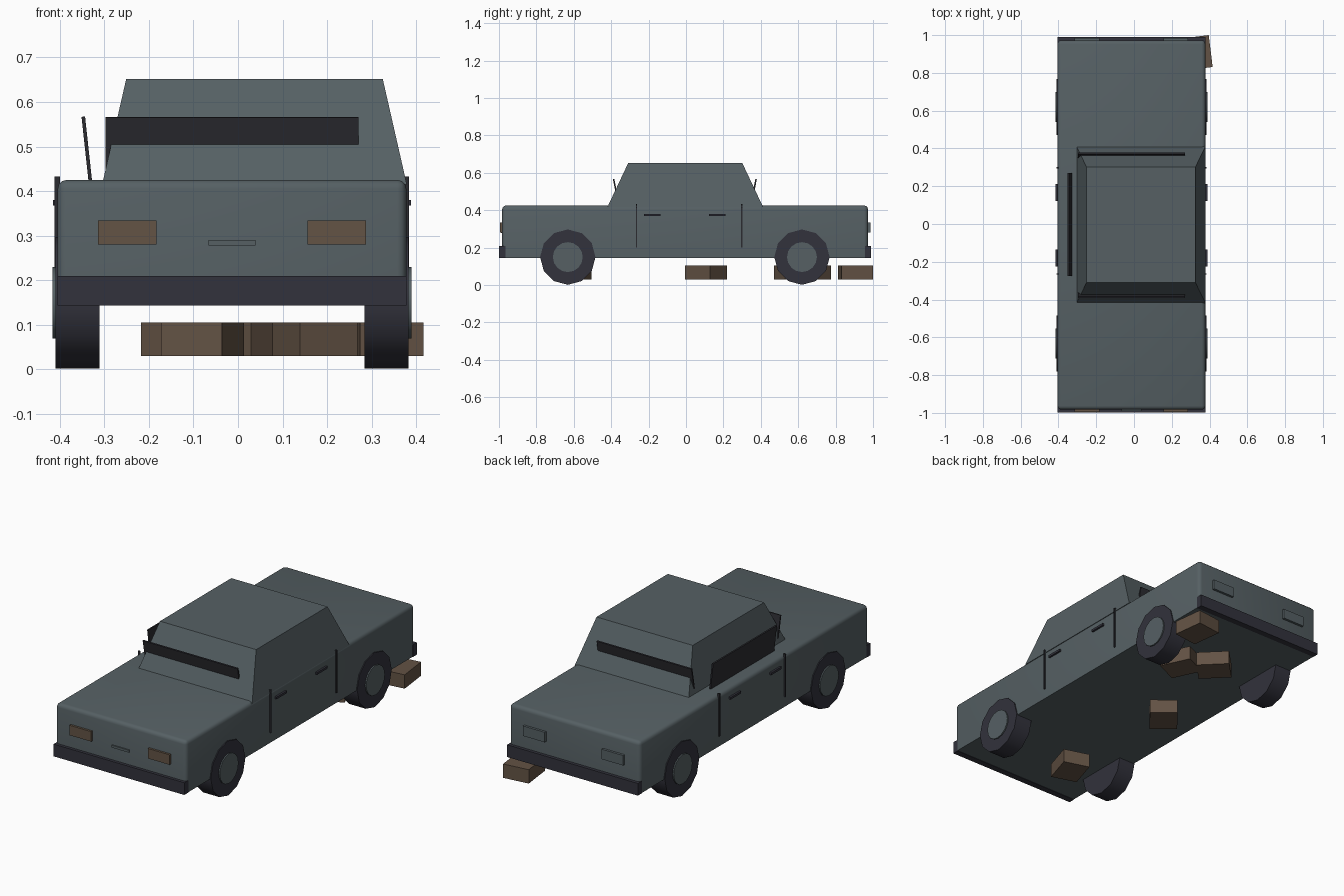
import bpy, bmesh, math
from mathutils import Matrix, Vector

cube = bpy.data.objects.get("Cube")
if cube:
    bpy.data.objects.remove(cube, do_unlink=True)

CX = -0.0135  # centre line of the car body


def material(name, rgb):
    m = bpy.data.materials.new(name)
    m.use_nodes = True
    m.diffuse_color = (*rgb, 1)
    m.node_tree.nodes["Principled BSDF"].inputs["Base Color"].default_value = (*rgb, 1)
    return m


PAINT = material("slate paint", (0.092, 0.117, 0.127))
RUBBER = material("dark rubber", (0.032, 0.032, 0.045))
GLASS = material("dark glass", (0.024, 0.024, 0.030))
BROWN = material("brown brick", (0.125, 0.085, 0.058))
LAMP = material("amber lamp", (0.125, 0.088, 0.060))


def add_object(name, bm, mat):
    bmesh.ops.recalc_face_normals(bm, faces=bm.faces)
    mesh = bpy.data.meshes.new(name)
    bm.to_mesh(mesh)
    bm.free()
    mesh.materials.append(mat)
    ob = bpy.data.objects.new(name, mesh)
    bpy.context.collection.objects.link(ob)
    return ob


def box(name, centre, size, mat, rot=(0, 0, 0)):
    bm = bmesh.new()
    bmesh.ops.create_cube(bm, size=1, matrix=Matrix.Diagonal((*size, 1)))
    ob = add_object(name, bm, mat)
    ob.location, ob.rotation_euler = centre, rot
    return ob


def disc(name, centre, radius, width, sides, mat):
    bm = bmesh.new()
    bmesh.ops.create_cone(bm, cap_ends=True, segments=sides, radius1=radius,
                          radius2=radius, depth=width,
                          matrix=Matrix.Rotation(math.pi / 2, 4, 'Y'))
    ob = add_object(name, bm, mat)
    ob.location = centre
    smooth(ob)
    return ob


def smooth(ob):
    bpy.ops.object.select_all(action='DESELECT')
    ob.select_set(True)
    bpy.context.view_layer.objects.active = ob
    bpy.ops.object.shade_smooth_by_angle(angle=math.radians(35))


# Body: long box with rounded upper and corner edges
bm = bmesh.new()
bmesh.ops.create_cube(bm, size=1, matrix=Matrix.Translation((CX, -0.005, 0.285))
                      @ Matrix.Diagonal((0.783, 1.955, 0.28, 1)))
edges = [e for e in bm.edges if max(v.co.z for v in e.verts) > 0.3]
bmesh.ops.bevel(bm, geom=edges, offset=0.02, segments=3, profile=0.5, affect='EDGES')
smooth(add_object("body", bm, PAINT))

# Cabin: tapered block set off to one side
bm = bmesh.new()
bmesh.ops.create_cube(bm, size=1)
for v in bm.verts:
    top = v.co.z > 0
    half_x, half_y = (0.288, 0.305) if top else (0.342, 0.417)
    v.co = Vector((0.037 + math.copysign(half_x, v.co.x),
                   -0.004 + math.copysign(half_y, v.co.y),
                   0.652 if top else 0.415))
add_object("cabin", bm, PAINT)

# Windows: thin panels leaning outwards
for side, label in ((-1, "right"), (1, "left")):
    box(label + "_window", (CX + side * 0.325, -0.003, 0.485), (0.008, 0.545, 0.165),
        GLASS, (0, side * math.radians(6.2), 0))
for end, label in ((-1, "front"), (1, "rear")):
    box(label + "_window", (CX, -0.006 + end * 0.365, 0.485), (0.568, 0.008, 0.165),
        GLASS, (-end * math.radians(11), 0, 0))

# Bumpers and lamps at both ends
for end, label, face, lamp_mat in ((-1, "front", -0.982, LAMP), (1, "rear", 0.973, PAINT)):
    box(label + "_bumper", (CX, face, 0.176), (0.783, 0.034, 0.066), RUBBER)
    for side in (-1, 1):
        box(label + "_lamp", (CX + side * 0.235, face, 0.307), (0.131, 0.025, 0.054), lamp_mat)
box("front_badge_plate", (CX, -0.982, 0.284), (0.105, 0.014, 0.013), PAINT)

# Wheels, hubs, door seams and handles on both sides
for side in (-1, 1):
    for y in (-0.632, 0.62):
        disc("wheel", (CX + side * 0.347, y, 0.149), 0.148, 0.099, 12, RUBBER)
        disc("hub", (CX + side * 0.380, y, 0.149), 0.08, 0.046, 16, PAINT)
    for y in (-0.265, 0.298):
        box("door_seam", (CX + side * 0.392, y, 0.317), (0.012, 0.007, 0.232), GLASS)
    for y in (-0.18, 0.167):
        box("door_handle", (CX + side * 0.395, y, 0.374), (0.014, 0.088, 0.012), RUBBER)

# Loose bricks under the car
for x, y, turn in ((-0.08, -0.607, -17), (-0.109, 0.107, -39), (0.168, 0.577, 25),
                   (0.02, 0.665, 45), (0.335, 0.907, 7)):
    box("brick", (x, y, 0.067), (0.143, 0.17, 0.075), BROWN, (0, 0, math.radians(turn)))
